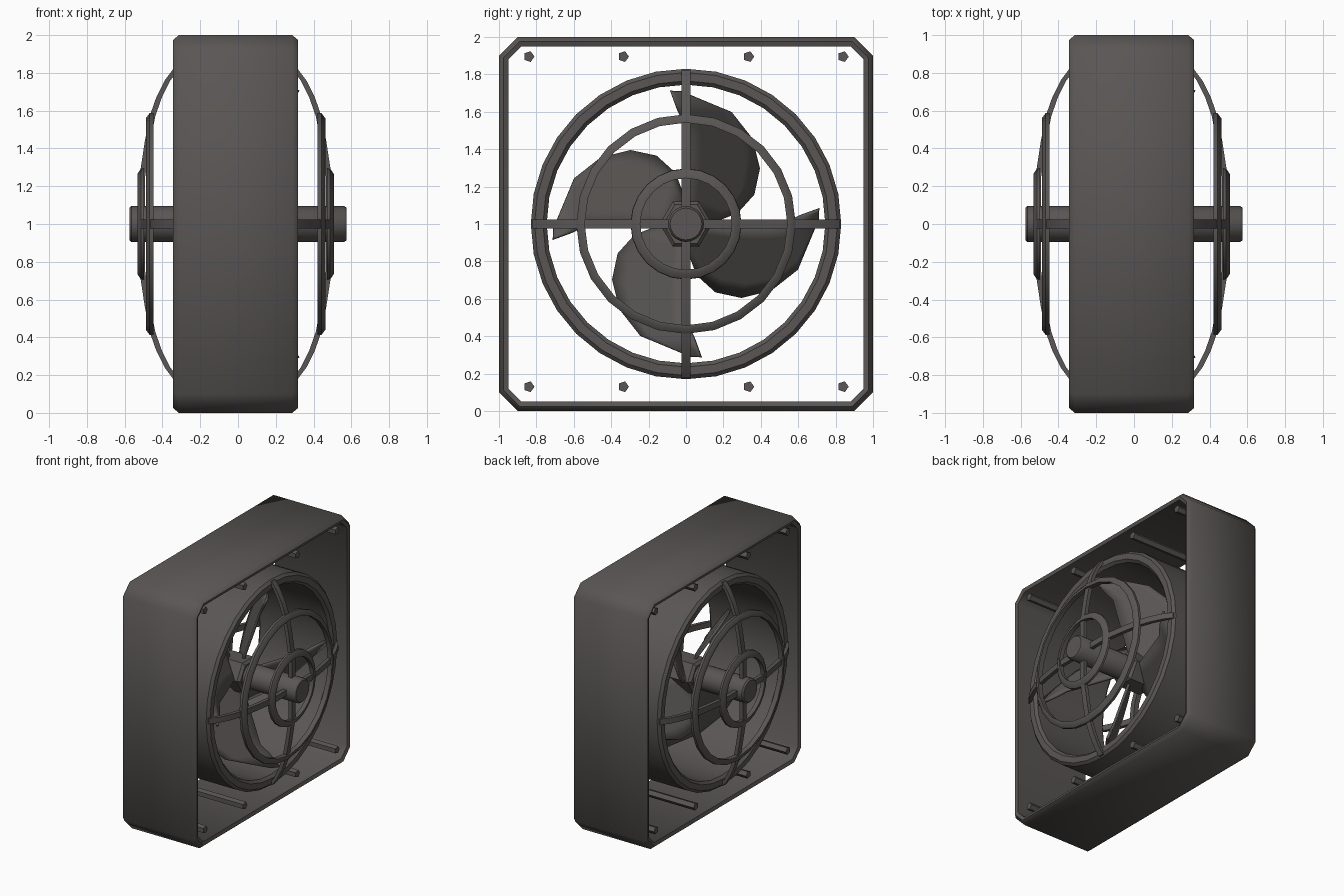
import bpy, bmesh
from math import sin, cos, pi, radians
from mathutils import Matrix, Vector

cube = bpy.data.objects.get("Cube")
if cube:
    bpy.data.objects.remove(cube, do_unlink=True)

mat = bpy.data.materials.new("dark_warm_grey")
mat.use_nodes = True
GREY = (0.1, 0.093, 0.089, 1)
mat.diffuse_color = GREY
mat.node_tree.nodes["Principled BSDF"].inputs["Base Color"].default_value = GREY
CENTRE = Vector((-0.013, 0, 1))


def finish(name, bm, angle=40):
    bmesh.ops.recalc_face_normals(bm, faces=bm.faces)
    mesh = bpy.data.meshes.new(name)
    bm.to_mesh(mesh)
    bm.free()
    mesh.materials.append(mat)
    obj = bpy.data.objects.new(name, mesh)
    obj.location = CENTRE
    bpy.context.collection.objects.link(obj)
    bpy.ops.object.select_all(action='DESELECT')
    obj.select_set(True)
    bpy.context.view_layer.objects.active = obj
    bpy.ops.object.shade_smooth_by_angle(angle=radians(angle))
    return obj


def skin(bm, rows, closed_rows=True, closed_cols=True):
    """Bridge rows of points with quads."""
    grid = [[bm.verts.new(p) for p in row] for row in rows]
    n, m = len(grid), len(grid[0])
    for i in range(n if closed_rows else n - 1):
        for j in range(m if closed_cols else m - 1):
            a, b = (i + 1) % n, (j + 1) % m
            bm.faces.new((grid[i][j], grid[i][b], grid[a][b], grid[a][j]))
    return grid


def circle(x, r, n, start=0):
    return [(x, r * cos(start + 2 * pi * i / n), r * sin(start + 2 * pi * i / n)) for i in range(n)]


def octagon(x, h):
    k = h - (0.1 - (1 - h) * 0.586)
    return [(x, y, z) for y, z in ((h, k), (k, h), (-k, h), (-h, k),
                                   (-h, -k), (-k, -h), (k, -h), (h, -k))]


def ring(name, profile, n):
    bm = bmesh.new()
    skin(bm, [circle(x, r, n) for x, r in profile])
    return finish(name, bm)


def rod(name, profile, n, y=0, z=0, start=0):
    bm = bmesh.new()
    grid = skin(bm, [circle(x, r, n, start) for x, r in profile], closed_rows=False)
    bm.faces.new(grid[0])
    bm.faces.new(grid[-1])
    bmesh.ops.translate(bm, vec=(0, y, z), verts=bm.verts)
    return finish(name, bm)


# Square housing with cut corners and softened rims
bm = bmesh.new()
skin(bm, [octagon(x, h) for x, h in ((-0.3, 1), (0.3, 1), (0.33, 0.975), (0.32, 0.95),
                                     (-0.32, 0.95), (-0.33, 0.975))])
finish("housing", bm, 50)

# Round duct around the blades
ring("duct", [(-0.31, 0.83), (0.31, 0.83), (0.33, 0.81), (0.33, 0.765),
              (0.31, 0.745), (-0.31, 0.745), (-0.33, 0.765), (-0.33, 0.81)], 32)

# Long tie rods through the housing
for i, y in enumerate((-0.84, -0.335, 0.335, 0.84)):
    for level, z in (("lower", -0.87), ("upper", 0.895)):
        rod(f"{level}_tie_rod_{i + 1}", [(-0.31, 0.03), (0.31, 0.03)], 5, y, z)

# Axle and hub
rod("axle", [(-0.562, 0.085), (-0.55, 0.096), (0.575, 0.096), (0.588, 0.085)], 20)
rod("hub", [(-0.12, 0.12), (-0.1, 0.14), (0.1, 0.14), (0.12, 0.12)], 6)

# Four pitched blades: each row runs from the leading to the trailing edge
LEAD = [(0, 0.03), (0, 0.15), (0, 0.3), (0, 0.42), (0, 0.53), (-0.04, 0.6), (-0.08, 0.71)]
TRAIL = [(0.14, 0.01), (0.27, 0.06), (0.36, 0.16), (0.39, 0.3),
         (0.35, 0.46), (0.24, 0.6), (-0.02, 0.708)]


def blade_point(a, b):
    return (0.02 + 0.36 * b - 0.7 * a, a, b)


bm = bmesh.new()
for k in range(4):
    rows = [[blade_point(l[0] + (t[0] - l[0]) * s / 5, l[1] + (t[1] - l[1]) * s / 5)
             for s in range(6)] for l, t in zip(LEAD, TRAIL)]
    turn = Matrix.Rotation(k * pi / 2, 4, 'X')
    skin(bm, [[turn @ Vector(p) for p in row] for row in rows], False, False)
blades = finish("blades", bm)
thick = blades.modifiers.new("thickness", 'SOLIDIFY')
thick.thickness = 0.02
thick.offset = 0

# Domed guard on each open side
ARM = [(0.33, 0.82), (0.375, 0.76), (0.42, 0.67), (0.455, 0.57), (0.48, 0.44),
       (0.503, 0.29), (0.51, 0.24), (0.51, 0.06)]
W = 0.023
for side, s in (("left", 1), ("right", -1)):
    ring(f"{side}_guard_middle_ring", [(s * x, r) for x, r in (
        (0.435, 0.587), (0.455, 0.587), (0.475, 0.56), (0.475, 0.542), (0.435, 0.542))], 24)
    ring(f"{side}_guard_inner_ring", [(s * x, r) for x, r in (
        (0.485, 0.297), (0.5, 0.295), (0.52, 0.265), (0.52, 0.245), (0.485, 0.245))], 24)
    bm = bmesh.new()
    for k in range(4):
        turn = Matrix.Rotation(k * pi / 2, 4, 'X')
        rows = [[turn @ Vector((s * px, py, r)) for px, py in (
            (x, -W), (x, W), (x - 0.03, W), (x - 0.03, -W))] for x, r in ARM]
        grid = skin(bm, rows, closed_rows=False)
        bm.faces.new(grid[0])
        bm.faces.new(grid[-1])
    finish(f"{side}_guard_arms", bm)
